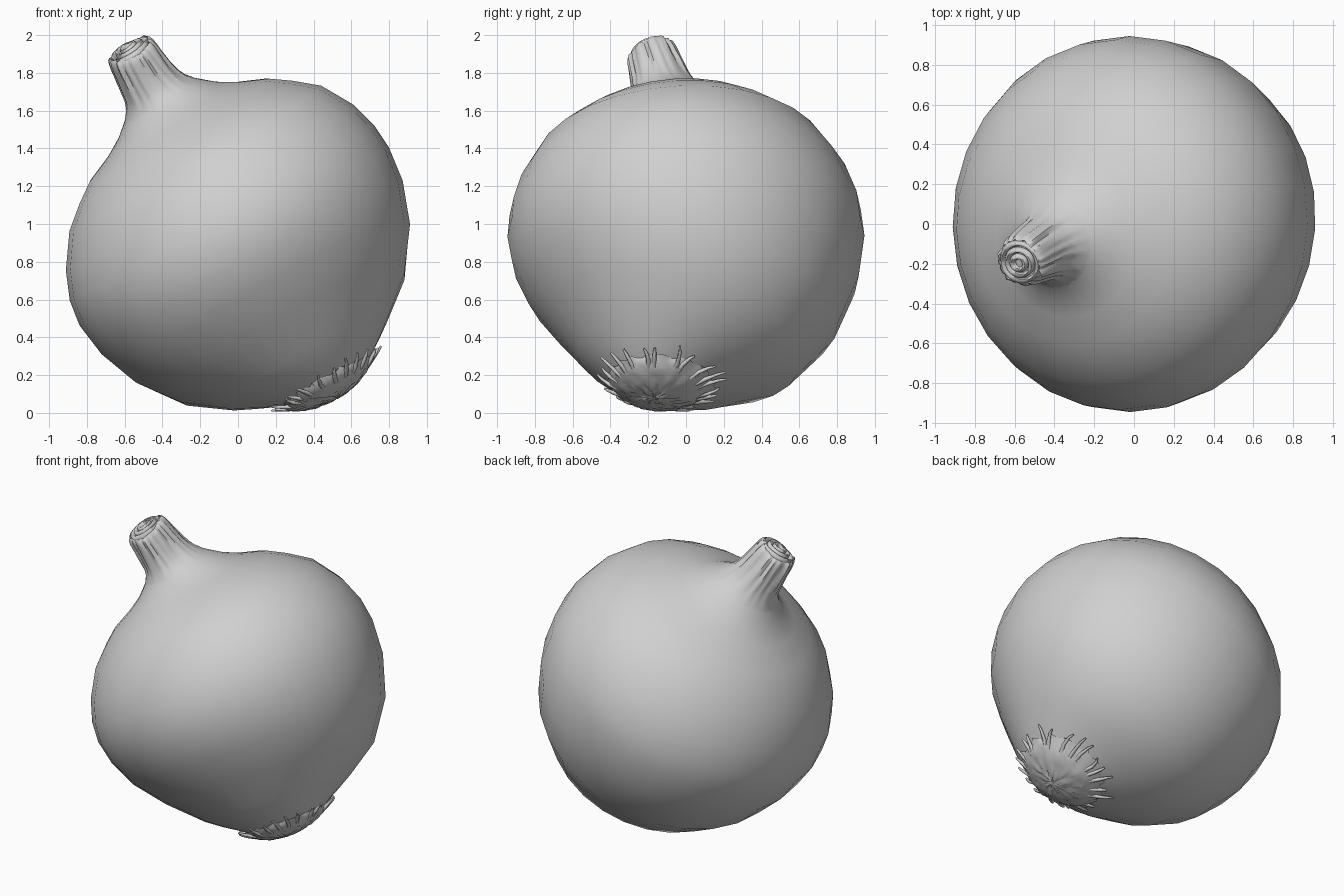
import bpy, bmesh, math, random
from mathutils import Vector

random.seed(4)
if "Cube" in bpy.data.objects:
    bpy.data.objects.remove(bpy.data.objects["Cube"])

GREY = (0.63, 0.63, 0.63, 1)
skin = bpy.data.materials.new("pale_grey_skin")
skin.use_nodes = True
skin.diffuse_color = GREY
skin.node_tree.nodes["Principled BSDF"].inputs["Base Color"].default_value = GREY

# Leaning bulb axis, bowed towards the front at both ends
ORIGIN = Vector((0, 0, 0.9))
AXIS = Vector((-0.5, 0, 0.866))
SIDE = Vector((0.866, 0, 0.5))
BACK = Vector((0, 1, 0))


def ramp(t, start, end):
    return min(1, max(0, (t - start) / (end - start)))


def place(t, r, angle):
    """Point at height t along the axis, radius r and angle around it."""
    if t > 0:
        bow = -0.14
        tilt = 2 * bow * t * (0.4 + 0.6 * ramp(t, 0.75, 1.0))
    else:
        bow = -0.18
        tilt = 2 * bow * t * (1.0 - 0.75 * ramp(-t, 0.6, 0.88))
    lean = (0.028 * ramp(t, 0.1, 0.5) - 0.013 * ramp(t, 0.85, 1.0)
            + 0.04 * ramp(-t, 0.72, 0.86))
    centre = ORIGIN + AXIS * t + BACK * (bow * t * t) + SIDE * lean
    across = (BACK - AXIS * tilt).normalized()
    return centre + SIDE * (r * math.cos(angle)) + across * (r * math.sin(angle))


def loft(name, profile, sides, shape=None, sharp=180):
    """Skin rings of (t, r) pairs; shape may alter t and r by row and angle."""
    bm = bmesh.new()
    rings = []
    for row, (t, r) in enumerate(profile):
        ring = []
        for i in range(sides):
            a = 2 * math.pi * i / sides
            tt, rr = shape(row, t, r, a) if shape else (t, r)
            ring.append(bm.verts.new(place(tt, rr, a)))
        rings.append(ring)
    for low, high in zip(rings, rings[1:]):
        for i in range(sides):
            j = (i + 1) % sides
            bm.faces.new((low[i], low[j], high[j], high[i]))
    bm.faces.new(rings[0][::-1])
    bm.faces.new(rings[-1])
    bmesh.ops.recalc_face_normals(bm, faces=bm.faces)
    mesh = bpy.data.meshes.new(name)
    bm.to_mesh(mesh)
    bm.free()
    mesh.materials.append(skin)
    obj = bpy.data.objects.new(name, mesh)
    bpy.context.collection.objects.link(obj)
    bpy.ops.object.select_all(action="DESELECT")
    obj.select_set(True)
    bpy.context.view_layer.objects.active = obj
    bpy.ops.object.shade_smooth_by_angle(angle=math.radians(sharp))


# Bulb
loft("bulb", [
    (-0.93, 0.15), (-0.89, 0.23), (-0.85, 0.298), (-0.8, 0.385), (-0.74, 0.48),
    (-0.58, 0.682), (-0.37, 0.838), (-0.15, 0.92), (0.04, 0.945), (0.18, 0.93),
    (0.33, 0.878), (0.5, 0.77), (0.6, 0.65), (0.67, 0.55), (0.735, 0.4),
    (0.79, 0.305), (0.85, 0.232), (0.91, 0.168), (0.98, 0.135)], 28)


# Wrinkled neck: slanting pleats deepen towards the top
PLEATS = [(n, random.uniform(0, 6.28), random.uniform(-9, 9)) for n in (7, 11, 17, 23)]


def wrinkle(row, t, r, a):
    depth = 0.0032 * ramp(t, 0.86, 1.02)
    wave = sum(math.sin(n * a + p + k * t) for n, p, k in PLEATS)
    edge = 0.01 * math.sin(2 * a + 1) * ramp(t, 1.08, 1.12)
    return t + edge, r + depth * wave


loft("neck", [
    (0.83, 0.247), (0.87, 0.211), (0.91, 0.18), (0.95, 0.163), (1.0, 0.152),
    (1.04, 0.146), (1.08, 0.14), (1.11, 0.137), (1.14, 0.132), (1.165, 0.124),
    (1.172, 0.114), (1.157, 0.106)], 80, wrinkle, 45)


# Cut tip of rolled layers
def layer_wave(row, t, r, a):
    return t + 0.004 * math.sin(a * 2 + row), r * (1 + 0.03 * math.sin(a * 3 + row))


for name, outer, top in (("outer_layer", 0.112, 1.182), ("middle_layer", 0.08, 1.193),
                         ("inner_layer", 0.048, 1.2)):
    loft(name, [(1.09, outer), (top - 0.012, outer), (top - 0.002, outer - 0.005),
                (top, outer - 0.014), (top - 0.004, outer - 0.022),
                (top - 0.02, outer - 0.028)], 40, layer_wave, 50)


# Rough root plate with a ragged rim
def rough(row, t, r, a):
    ragged = random.uniform(-0.025, 0.025) if row == 0 else random.uniform(-0.004, 0.004)
    return t + random.uniform(-0.006, 0.006), r + ragged


loft("root_plate", [
    (-0.868, 0.28), (-0.89, 0.26), (-0.912, 0.235), (-0.93, 0.207), (-0.943, 0.178),
    (-0.953, 0.147), (-0.961, 0.115), (-0.967, 0.085), (-0.971, 0.05), (-0.973, 0.02)],
    52, rough, 60)

# Root hairs spreading from the plate
hairs = bpy.data.curves.new("root_hairs", "CURVE")
hairs.dimensions = "3D"
hairs.bevel_depth = 0.011
hairs.bevel_resolution = 1
hairs.use_fill_caps = True
COUNT = 22
for i in range(COUNT):
    a = 2 * math.pi * (i + random.uniform(-0.35, 0.35)) / COUNT
    reach = random.uniform(0.01, 0.1)
    bend = random.uniform(-0.12, 0.12)
    path = [(-0.912, 0.215, 0, 1.3), (-0.89, 0.265, 0, 1.1),
            (-0.876 + reach * 0.15, 0.29 + reach * 0.35, bend * 0.5, 0.8),
            (-0.87 + reach * 0.3, 0.295 + reach * 0.7, bend, 0.5)]
    spline = hairs.splines.new("POLY")
    spline.points.add(len(path) - 1)
    for point, (t, r, turn, thick) in zip(spline.points, path):
        point.co = (*place(t, r, a + turn), 1)
        point.radius = thick
    spline.use_smooth = True
hairs.materials.append(skin)
bpy.context.collection.objects.link(bpy.data.objects.new("root_hairs", hairs))
